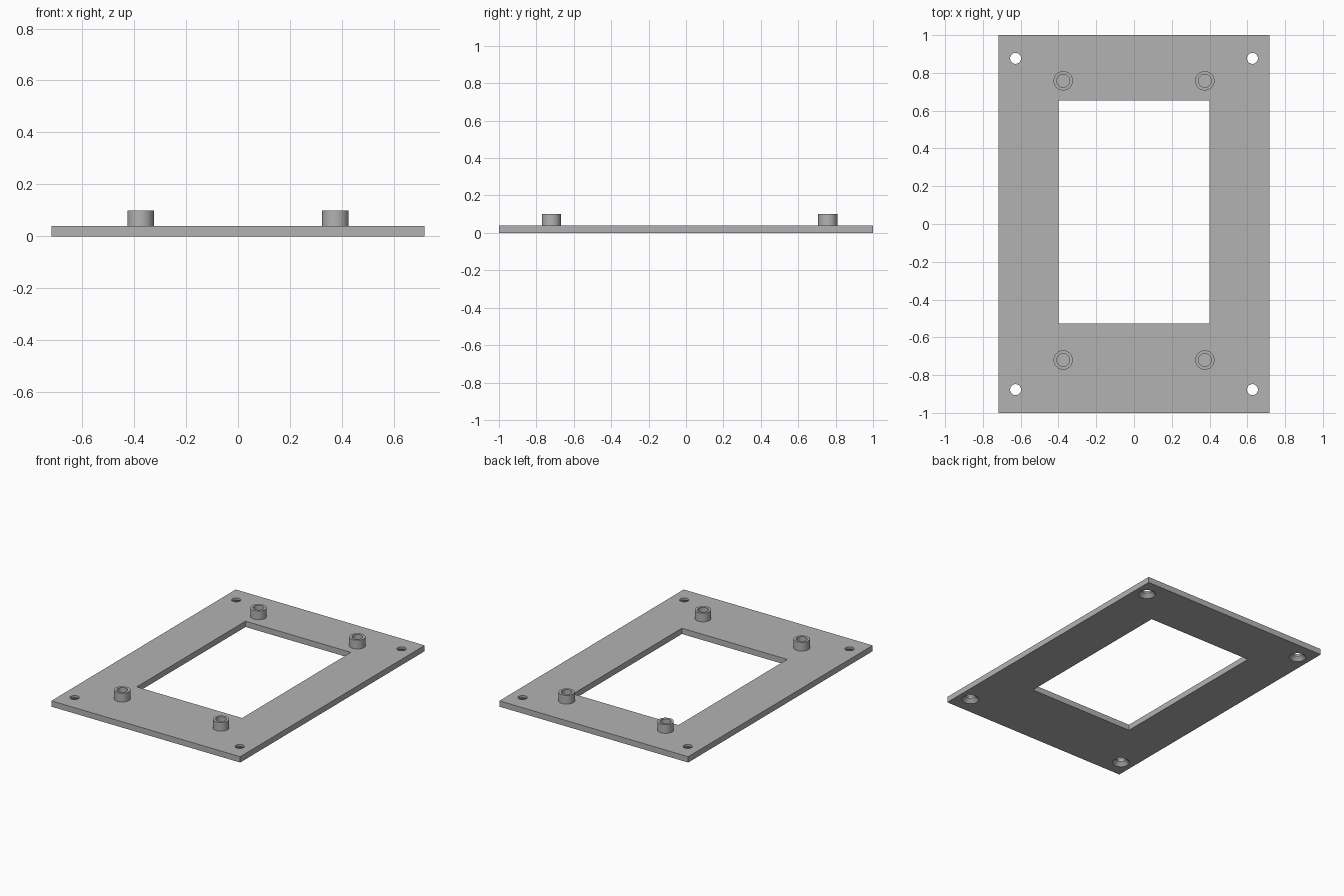
import bpy, bmesh, math
from mathutils import Vector

if "Cube" in bpy.data.objects:
    bpy.data.objects.remove(bpy.data.objects["Cube"])

T = 0.04      # plate thickness
TOP = 0.10    # standoff top
W, L = 0.717, 1.0

grey = bpy.data.materials.new("plain grey")
grey.diffuse_color = (0.45, 0.45, 0.45, 1)
grey.use_nodes = True
grey.node_tree.nodes["Principled BSDF"].inputs["Base Color"].default_value = grey.diffuse_color


def make_object(name, bm):
    bmesh.ops.remove_doubles(bm, verts=bm.verts, dist=1e-5)
    bmesh.ops.recalc_face_normals(bm, faces=bm.faces)
    mesh = bpy.data.meshes.new(name)
    bm.to_mesh(mesh)
    bm.free()
    mesh.materials.append(grey)
    ob = bpy.data.objects.new(name, mesh)
    bpy.context.collection.objects.link(ob)
    return ob


def add_box(bm, x0, x1, y0, y1, z0, z1):
    vs = bmesh.ops.create_cube(bm, size=1)["verts"]
    for v in vs:
        v.co = Vector(((x0 + x1) / 2 + v.co.x * (x1 - x0),
                       (y0 + y1) / 2 + v.co.y * (y1 - y0),
                       (z0 + z1) / 2 + v.co.z * (z1 - z0)))


def add_lathe(bm, x, y, profile, steps=48):
    vs = [bm.verts.new((x + r, y, z)) for r, z in profile]
    es = [bm.edges.new(p) for p in zip(vs, vs[1:])]
    bmesh.ops.spin(bm, geom=vs + es, cent=(x, y, 0), axis=(0, 0, 1),
                   angle=math.tau, steps=steps)


def smooth(ob):
    bpy.ops.object.select_all(action='DESELECT')
    bpy.context.view_layer.objects.active = ob
    ob.select_set(True)
    bpy.ops.object.shade_smooth_by_angle(angle=math.radians(30))


# plate
bm = bmesh.new()
add_box(bm, -W, W, -L, L, 0, T)
plate = make_object("mounting_plate", bm)

# cutters: window and four corner holes countersunk from below
bm = bmesh.new()
add_box(bm, -0.40, 0.40, -0.527, 0.653, -0.1, 0.2)
for x in (-0.627, 0.627):
    for y in (-0.877, 0.877):
        add_lathe(bm, x, y, [(0, -0.02), (0.054, -0.02), (0.054, 0),
                             (0.029, 0.025), (0.029, 0.1), (0, 0.1)])
cutter = make_object("opening_cutter", bm)
cutter.hide_render = True

mod = plate.modifiers.new("openings", 'BOOLEAN')
mod.operation = 'DIFFERENCE'
mod.solver = 'EXACT'
mod.object = cutter
bpy.context.view_layer.objects.active = plate
plate.select_set(True)
bpy.ops.object.modifier_apply(modifier=mod.name)
bpy.data.objects.remove(cutter)
smooth(plate)

# hollow standoffs
for side, x in (("left", -0.375), ("right", 0.375)):
    for end, y in (("front", -0.72), ("back", 0.758)):
        bm = bmesh.new()
        add_lathe(bm, x, y, [(0.051, T), (0.051, TOP), (0.034, TOP), (0.034, T)])
        ob = make_object(f"standoff_{end}_{side}", bm)
        # open tube: make sure the rim faces up
        if max(ob.data.polygons, key=lambda p: p.center.z).normal.z < 0:
            ob.data.flip_normals()
        smooth(ob)
